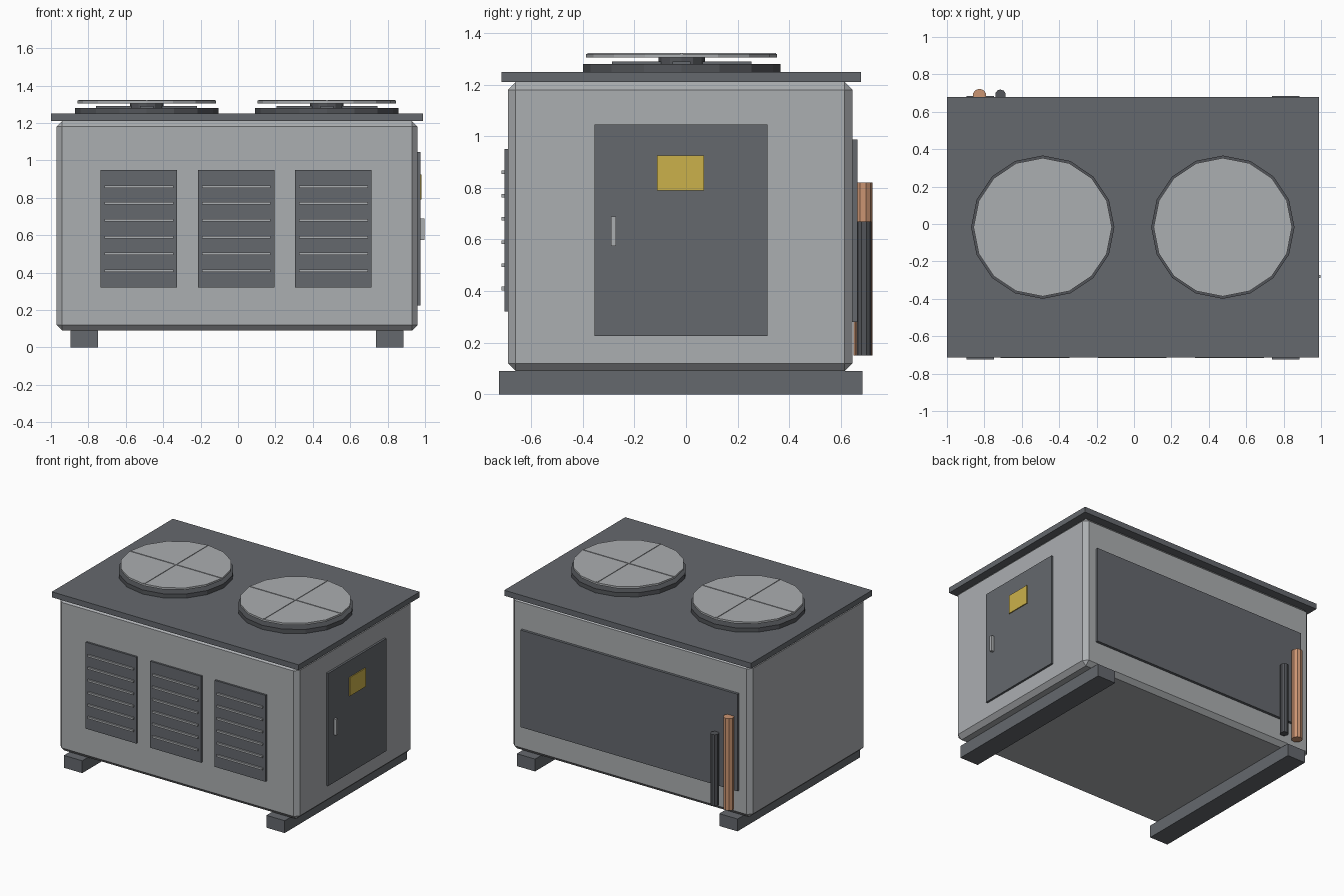
import bpy
import math

old = bpy.data.objects.get("Cube")
if old:
    bpy.data.objects.remove(old, do_unlink=True)


def material(name, r, g, b):
    m = bpy.data.materials.new(name)
    m.use_nodes = True
    m.diffuse_color = (r, g, b, 1)
    m.node_tree.nodes["Principled BSDF"].inputs["Base Color"].default_value = (r, g, b, 1)
    return m


LIGHT = material("light grey metal", 0.41, 0.425, 0.44)
DARK = material("dark grey metal", 0.13, 0.14, 0.155)
CHARCOAL = material("charcoal", 0.085, 0.09, 0.1)
YELLOW = material("yellow label", 0.6, 0.44, 0.07)
COPPER = material("copper", 0.6, 0.3, 0.17)


def finish(name, mat):
    ob = bpy.context.object
    ob.name = name
    ob.data.materials.append(mat)
    bpy.ops.object.transform_apply(location=False, rotation=False, scale=True)
    return ob


def box(name, mat, x, y, z, bevel=0):
    """Box from (low, high) ranges on each axis."""
    spans = (x, y, z)
    bpy.ops.mesh.primitive_cube_add(size=1, location=[(a + b) / 2 for a, b in spans])
    bpy.context.object.scale = [b - a for a, b in spans]
    ob = finish(name, mat)
    if bevel:
        mod = ob.modifiers.new("chamfer", 'BEVEL')
        mod.width = bevel
        mod.segments = 1
    return ob


def cylinder(name, mat, x, y, z, radius, sides):
    bpy.ops.mesh.primitive_cylinder_add(vertices=sides, radius=radius, depth=z[1] - z[0],
                                        location=(x, y, (z[0] + z[1]) / 2))
    return finish(name, mat)


# Cabinet, lid and skids
box("cabinet", LIGHT, (-0.97, 0.96), (-0.69, 0.645), (0.09, 1.21), bevel=0.03)
box("lid", DARK, (-1.0, 0.99), (-0.715, 0.678), (1.21, 1.25))
for side, x in (("right", -0.895), ("left", 0.737)):
    box(side + "_skid", DARK, (x, x + 0.147), (-0.725, 0.685), (0, 0.09))

# Louvred panels on the front
for i in range(3):
    x = -0.735 + i * 0.52
    box(f"louvre_panel_{i}", DARK, (x, x + 0.41), (-0.704, -0.68), (0.32, 0.95))
    for j in range(6):
        z = 0.41 + j * 0.09
        box(f"louvre_slat_{i}_{j}", LIGHT, (x + 0.022, x + 0.39),
            (-0.716, -0.7), (z - 0.007, z + 0.007))

# Service door with label and handle
box("service_door", DARK, (0.95, 0.975), (-0.355, 0.315), (0.225, 1.045))
box("door_label", YELLOW, (0.974, 0.982), (-0.113, 0.07), (0.79, 0.925))
box("door_handle", LIGHT, (0.97, 0.998), (-0.29, -0.272), (0.575, 0.69))

# Back panel and pipes
box("back_panel", DARK, (-0.88, 0.87), (0.635, 0.664), (0.28, 0.987))
cylinder("copper_pipe", COPPER, -0.826, 0.686, (0.15, 0.82), 0.037, 10)
cylinder("insulated_pipe", CHARCOAL, -0.714, 0.69, (0.15, 0.67), 0.029, 10)

# Roof fans: base, hub, blades, round cover and crossed bars
FAN_Y = -0.017
for side, x in (("right", -0.488), ("left", 0.475)):
    cylinder(side + "_fan_base", CHARCOAL, x, FAN_Y, (1.24, 1.28), 0.383, 16)
    cylinder(side + "_fan_hub", CHARCOAL, x, FAN_Y, (1.27, 1.31), 0.09, 12)
    for k in range(4):
        a = k * math.pi / 2
        bx, by = x + 0.17 * math.cos(a), FAN_Y + 0.17 * math.sin(a)
        blade = box(f"{side}_fan_blade_{k}", DARK, (bx - 0.1, bx + 0.1),
                    (by - 0.035, by + 0.035), (1.278, 1.29))
        blade.rotation_euler.z = a
    cylinder(side + "_fan_cover", LIGHT, x, FAN_Y, (1.305, 1.319), 0.37, 16)
    box(side + "_cover_bar_across", LIGHT, (x - 0.365, x + 0.365),
        (FAN_Y - 0.005, FAN_Y + 0.005), (1.31, 1.323))
    box(side + "_cover_bar_along", LIGHT, (x - 0.005, x + 0.005),
        (FAN_Y - 0.365, FAN_Y + 0.365), (1.31, 1.323))
